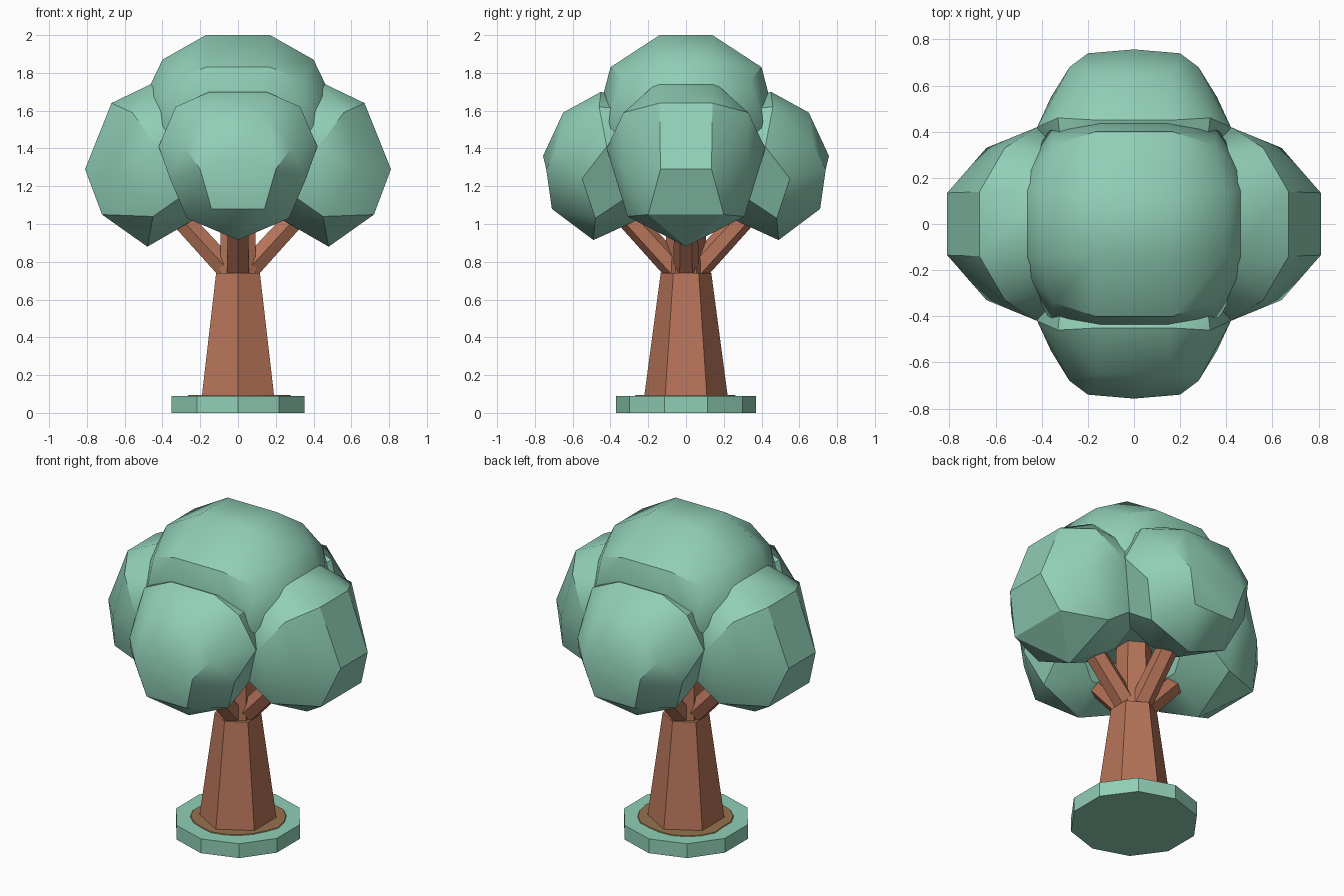
import bpy
import bmesh
import random
from math import cos, sin, pi, radians
from mathutils import Vector

default_cube = bpy.data.objects.get("Cube")
if default_cube:
    bpy.data.objects.remove(default_cube)


def make_material(name, colour):
    material = bpy.data.materials.new(name)
    material.use_nodes = True
    material.diffuse_color = (*colour, 1)
    shader = material.node_tree.nodes["Principled BSDF"]
    shader.inputs["Base Color"].default_value = (*colour, 1)
    shader.inputs["Roughness"].default_value = 0.9
    return material


leaf_green = make_material("leaf green", (0.28, 0.62, 0.47))
bark_brown = make_material("bark brown", (0.47, 0.175, 0.1))
soil_brown = make_material("soil brown", (0.3, 0.17, 0.075))


def finish(bm, name, material, smooth_angle=None):
    """Turn a bmesh into a named, coloured object."""
    bmesh.ops.recalc_face_normals(bm, faces=bm.faces)
    mesh = bpy.data.meshes.new(name)
    bm.to_mesh(mesh)
    bm.free()
    mesh.materials.append(material)
    obj = bpy.data.objects.new(name, mesh)
    bpy.context.collection.objects.link(obj)
    if smooth_angle:
        bpy.ops.object.select_all(action="DESELECT")
        obj.select_set(True)
        bpy.context.view_layer.objects.active = obj
        bpy.ops.object.shade_smooth_by_angle(angle=radians(smooth_angle))
    return obj


def prism(name, material, sides, start, end, radius_start, radius_end, jitter=0):
    """Tapered prism between two points, with a corner facing the y axis."""
    bm = bmesh.new()
    start, end = Vector(start), Vector(end)
    turn = Vector((0, 0, 1)).rotation_difference(end - start)
    wobble = [1 + random.uniform(-jitter, jitter) for _ in range(sides)]
    loops = []
    for centre, radius in ((start, radius_start), (end, radius_end)):
        loop = []
        for i in range(sides):
            angle = 2 * pi * i / sides - pi / 2
            corner = Vector((cos(angle), sin(angle), 0)) * radius * wobble[i]
            loop.append(bm.verts.new(centre + turn @ corner))
        loops.append(loop)
        bm.faces.new(loop)
    for i in range(sides):
        j = (i + 1) % sides
        bm.faces.new((loops[0][i], loops[0][j], loops[1][j], loops[1][i]))
    return finish(bm, name, material)


def foliage(name, points, place):
    """Faceted clump: hull of corner points (out, sideways, up), mirrored sideways."""
    bm = bmesh.new()
    corners = set()
    for out, side, up in points:
        corners.add(place(out, side, up))
        corners.add(place(out, -side, up))
    for corner in sorted(corners):
        bm.verts.new(corner)
    hull = bmesh.ops.convex_hull(bm, input=bm.verts)
    loose = [v for v in hull["geom_interior"] if isinstance(v, bmesh.types.BMVert)]
    bmesh.ops.delete(bm, geom=loose, context="VERTS")
    bmesh.ops.dissolve_limit(bm, angle_limit=radians(3), verts=bm.verts, edges=bm.edges)
    return finish(bm, name, leaf_green, 32)


# Ground disc and the ragged soil patch around the trunk
random.seed(4)
prism("grass_disc", leaf_green, 10, (0, 0, 0), (0, 0, 0.09), 0.37, 0.37)
prism("soil_patch", soil_brown, 20, (0, 0, 0.088), (0, 0, 0.094), 0.27, 0.265, 0.05)

# Trunk and the stem that carries on into the crown
prism("trunk", bark_brown, 6, (0, 0, 0.08), (0, 0, 0.74), 0.222, 0.134)
prism("upper_stem", bark_brown, 6, (0, 0, 0.73), (0, 0, 1.3), 0.11, 0.1)

# Four branches reaching into the side clumps
directions = {"left": (1, 0), "right": (-1, 0), "front": (0, -1), "back": (0, 1)}
for side, (dx, dy) in directions.items():
    prism(side + "_branch", bark_brown, 6, (0, 0, 0.7),
          (dx * 0.45, dy * 0.45, 1.19), 0.068, 0.06)

# Left and right clumps: flat outer strip, pointed underneath
side_points = [
    (0.48, 0, 0.88), (0.72, 0.2, 1.05), (0.81, 0.135, 1.29), (0.67, 0.14, 1.64),
    (0.42, 0.14, 1.76), (0.64, 0.33, 1.3), (0.56, 0.33, 1.59), (0.42, 0.42, 1.4),
    (0.45, 0.31, 1.04), (0.22, 0.1, 1.03), (0.15, 0.33, 1.25), (0.2, 0.3, 1.6),
]
for name, sign in (("left", 1), ("right", -1)):
    foliage(name + "_foliage", side_points, lambda o, s, u, k=sign: (k * o, s, u))

# Front and back clumps: a central point facing outward
front_points = [
    (0.49, 0, 0.915), (0.71, 0.14, 1.08), (0.74, 0.2, 1.29), (0.757, 0, 1.36),
    (0.68, 0.28, 1.4), (0.65, 0.16, 1.59), (0.45, 0.15, 1.7), (0.46, 0.33, 1.62),
    (0.42, 0.42, 1.41), (0.55, 0.36, 1.24), (0.48, 0.27, 1.03), (0.26, 0.1, 1.02),
    (0.15, 0.33, 1.25), (0.2, 0.3, 1.6),
]
for name, sign in (("front", -1), ("back", 1)):
    foliage(name + "_foliage", front_points, lambda o, s, u, k=sign: (s, k * o, u))

# Crown: flat-topped clump, the same on both sides
crown_half = [
    (0.17, 0.14, 2), (0.4, 0.14, 1.87), (0.17, 0.4, 1.83), (0.35, 0.34, 1.76),
    (0.53, 0.14, 1.6), (0.36, 0.42, 1.5), (0.14, 0.45, 1.64), (0.3, 0.3, 1.15),
]
crown_points = crown_half + [(-out, side, up) for out, side, up in crown_half]
foliage("crown_foliage", crown_points, lambda o, s, u: (o, s, u))
